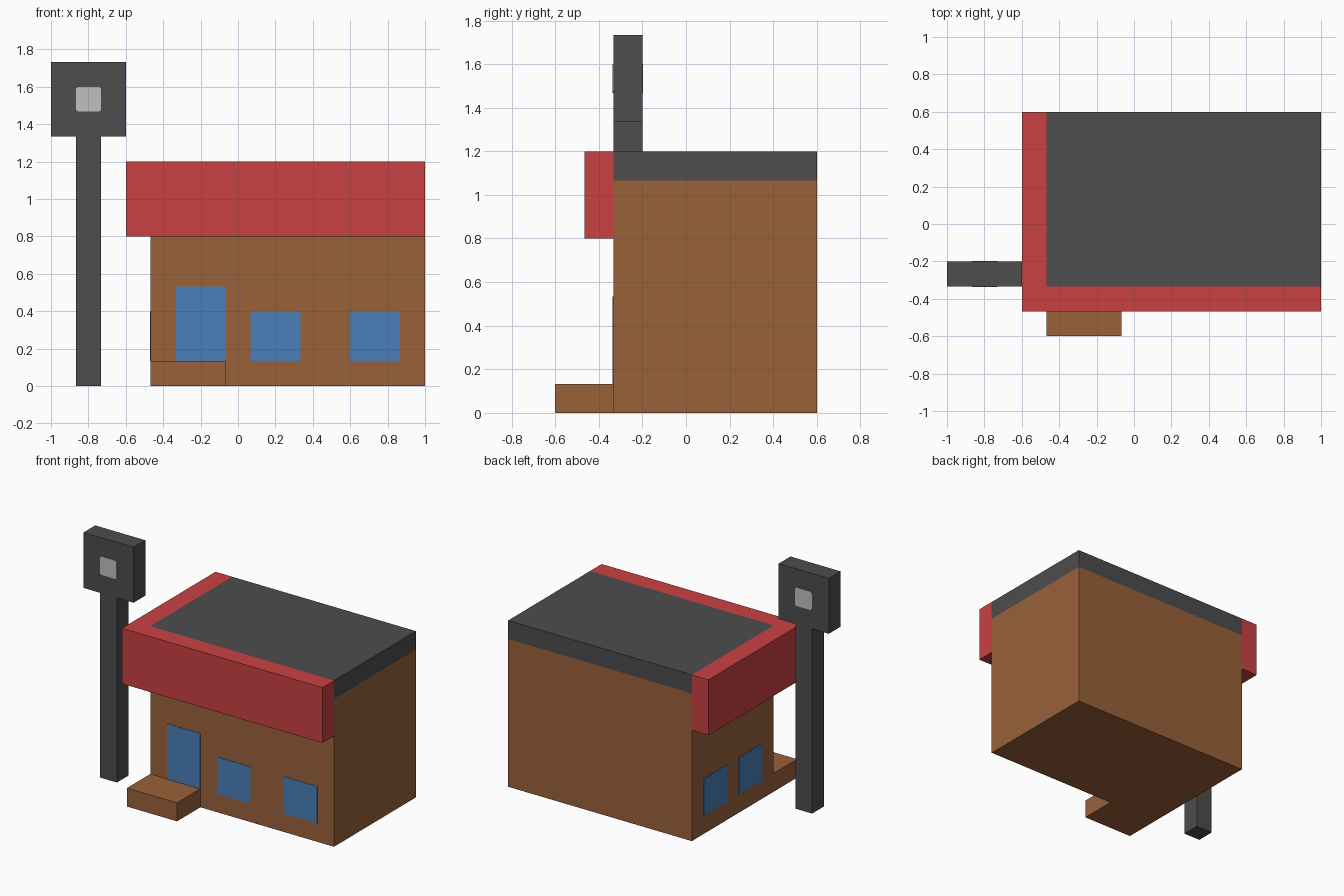
import bpy, bmesh

if "Cube" in bpy.data.objects:
    bpy.data.objects.remove(bpy.data.objects["Cube"])

U = 2 / 15   # the model sits on a regular grid of this size
T = 0.003    # thickness of painted plates


def lin(c):
    c /= 255
    return c / 12.92 if c <= 0.04045 else ((c + 0.055) / 1.055) ** 2.4


def mat(name, r, g, b):
    m = bpy.data.materials.new(name)
    m.diffuse_color = (lin(r), lin(g), lin(b), 1)
    m.use_nodes = True
    m.node_tree.nodes["Principled BSDF"].inputs["Base Color"].default_value = m.diffuse_color
    return m


BROWN = mat("brown wall", 152, 97, 58)
RED = mat("red trim", 202, 65, 66)
GREY = mat("dark grey", 77, 77, 77)
BLUE = mat("blue glass", 74, 127, 184)
LIGHT = mat("light grey", 192, 192, 192)


def prism(name, pts, offset, material):
    """Extrude a flat outline along an offset vector."""
    bm = bmesh.new()
    face = bm.faces.new([bm.verts.new(p) for p in pts])
    ext = bmesh.ops.extrude_face_region(bm, geom=[face], use_keep_orig=True)
    verts = [v for v in ext["geom"] if isinstance(v, bmesh.types.BMVert)]
    bmesh.ops.translate(bm, verts=verts, vec=offset)
    bmesh.ops.recalc_face_normals(bm, faces=bm.faces)
    me = bpy.data.meshes.new(name)
    bm.to_mesh(me)
    bm.free()
    me.materials.append(material)
    ob = bpy.data.objects.new(name, me)
    bpy.context.collection.objects.link(ob)
    return ob


def box(name, x0, x1, y0, y1, z0, z1, material):
    pts = [(x0, y0, z0), (x1, y0, z0), (x1, y1, z0), (x0, y1, z0)]
    return prism(name, pts, (0, 0, z1 - z0), material)


# Edges of the main block
L, R, F, B = -3.5 * U, 7.5 * U, -2.5 * U, 4.5 * U

# Walls, roof slab and doorstep
box("walls", L, R, F, B, 0, 8 * U, BROWN)
box("roof", L, R, F, B, 8 * U, 9 * U, GREY)
box("doorstep", L, L + 3 * U, F - 2 * U, F, 0, U, BROWN)

# L-shaped fascia along the front and left
outline = [(L - U, F - U), (R, F - U), (R, F), (L, F), (L, B), (L - U, B)]
prism("fascia", [(x, y, 6 * U) for x, y in outline], (0, 0, 3 * U), RED)

# Door and front windows
for name, x, top in (("door", -2.5, 4), ("front_window_1", 0.5, 3), ("front_window_2", 4.5, 3)):
    box(name, x * U, (x + 2) * U, F - T, F, U, top * U, BLUE)

# Left side windows
for i, y in enumerate((-1.5, 1.5)):
    box(f"side_window_{i + 1}", L - T, L, (y * U), (y + 2) * U, U, 3 * U, BLUE)

# Roadside sign
SX = -6 * U
box("sign_post", SX - U / 2, SX + U / 2, F, F + U, 0, 10 * U, GREY)
box("sign_board", SX - 1.5 * U, SX + 1.5 * U, F, F + U, 10 * U, 13 * U, GREY)

# Light square with clipped corners on both sides of the board
h, c = U / 2, U / 2 - 0.01
octagon = [(-c, -h), (c, -h), (h, -c), (h, c), (c, h), (-c, h), (-h, c), (-h, -c)]
for name, y in (("sign_panel_front", F - T), ("sign_panel_back", F + U)):
    prism(name, [(SX + x, y, 11.5 * U + z) for x, z in octagon], (0, T, 0), LIGHT)

# Side windows: shift the pair onto the grid (y -0.2..0.07 and 0.2..0.47)
bpy.data.objects["side_window_1"].location.y = 0
